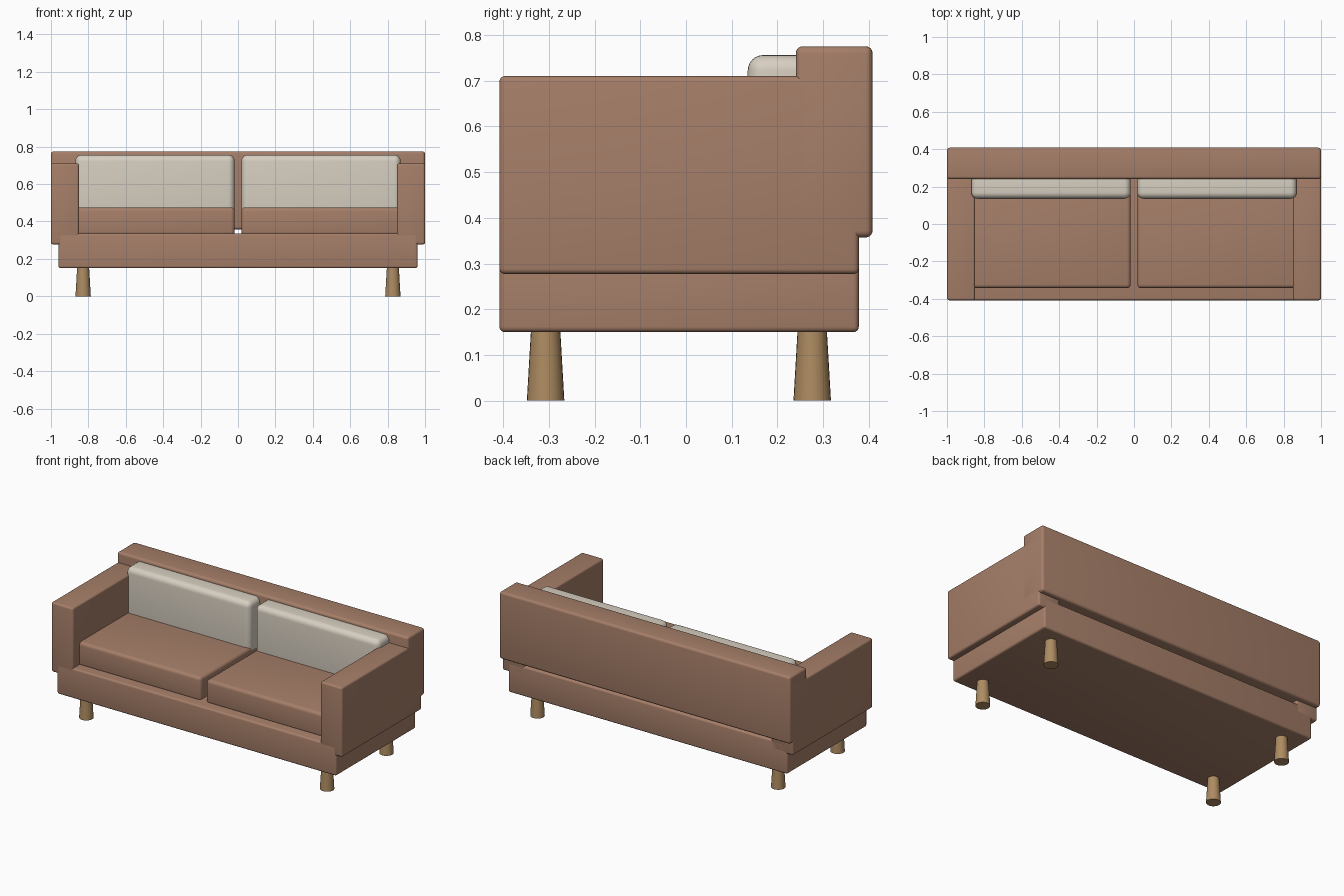
import bpy, bmesh, math
from mathutils import Matrix, Vector

if "Cube" in bpy.data.objects:
    bpy.data.objects.remove(bpy.data.objects["Cube"])


def material(name, rgb):
    m = bpy.data.materials.new(name)
    m.diffuse_color = (*rgb, 1)
    m.use_nodes = True
    m.node_tree.nodes["Principled BSDF"].inputs["Base Color"].default_value = m.diffuse_color
    return m


LEATHER = material("leather", (0.38, 0.21, 0.14))
FABRIC = material("cushion_fabric", (0.68, 0.62, 0.53))
WOOD = material("wood", (0.42, 0.26, 0.12))


def finish(name, bm, mat):
    me = bpy.data.meshes.new(name)
    bm.to_mesh(me)
    bm.free()
    me.materials.append(mat)
    ob = bpy.data.objects.new(name, me)
    bpy.context.collection.objects.link(ob)
    bpy.context.view_layer.objects.active = ob
    bpy.ops.object.select_all(action='DESELECT')
    ob.select_set(True)
    bpy.ops.object.shade_smooth_by_angle(angle=math.radians(35))
    return ob


def padded_box(name, x, y, z, radius, mat, segments=4):
    """Rounded box spanning the given (min, max) ranges."""
    bm = bmesh.new()
    lo, hi = (Vector(v) for v in zip(x, y, z))
    bmesh.ops.create_cube(bm, size=1, matrix=Matrix.Translation((lo + hi) / 2)
                          @ Matrix.Diagonal((*(hi - lo), 1)))
    bmesh.ops.bevel(bm, geom=bm.edges[:], offset=radius, segments=segments,
                    profile=0.5, affect='EDGES')
    return finish(name, bm, mat)


def leg(name, x, y):
    bm = bmesh.new()
    bmesh.ops.create_cone(bm, cap_ends=True, segments=24, radius1=0.041,
                          radius2=0.032, depth=0.155,
                          matrix=Matrix.Translation((x, y, 0.0775)))
    return finish(name, bm, WOOD)


# Frame: base and overhanging back rest
padded_box("base", (-0.96, 0.96), (-0.408, 0.378), (0.15, 0.337), 0.012, LEATHER)
padded_box("back_rest", (-1, 1), (0.24, 0.408), (0.357, 0.775), 0.015, LEATHER)

# Mirrored arms, cushions and legs
for side, s in (("left", -1), ("right", 1)):
    def span(a, b):
        return sorted((s * a, s * b))

    padded_box(f"{side}_arm", span(0.85, 1), (-0.408, 0.378), (0.277, 0.71), 0.012, LEATHER)
    padded_box(f"{side}_seat_cushion", span(0.018, 0.87), (-0.343, 0.26), (0.325, 0.475),
               0.02, LEATHER)
    padded_box(f"{side}_back_cushion", span(0.018, 0.87), (0.135, 0.28), (0.42, 0.756),
               0.034, FABRIC, 6)
    leg(f"{side}_front_leg", s * 0.828, -0.307)
    leg(f"{side}_rear_leg", s * 0.828, 0.276)
